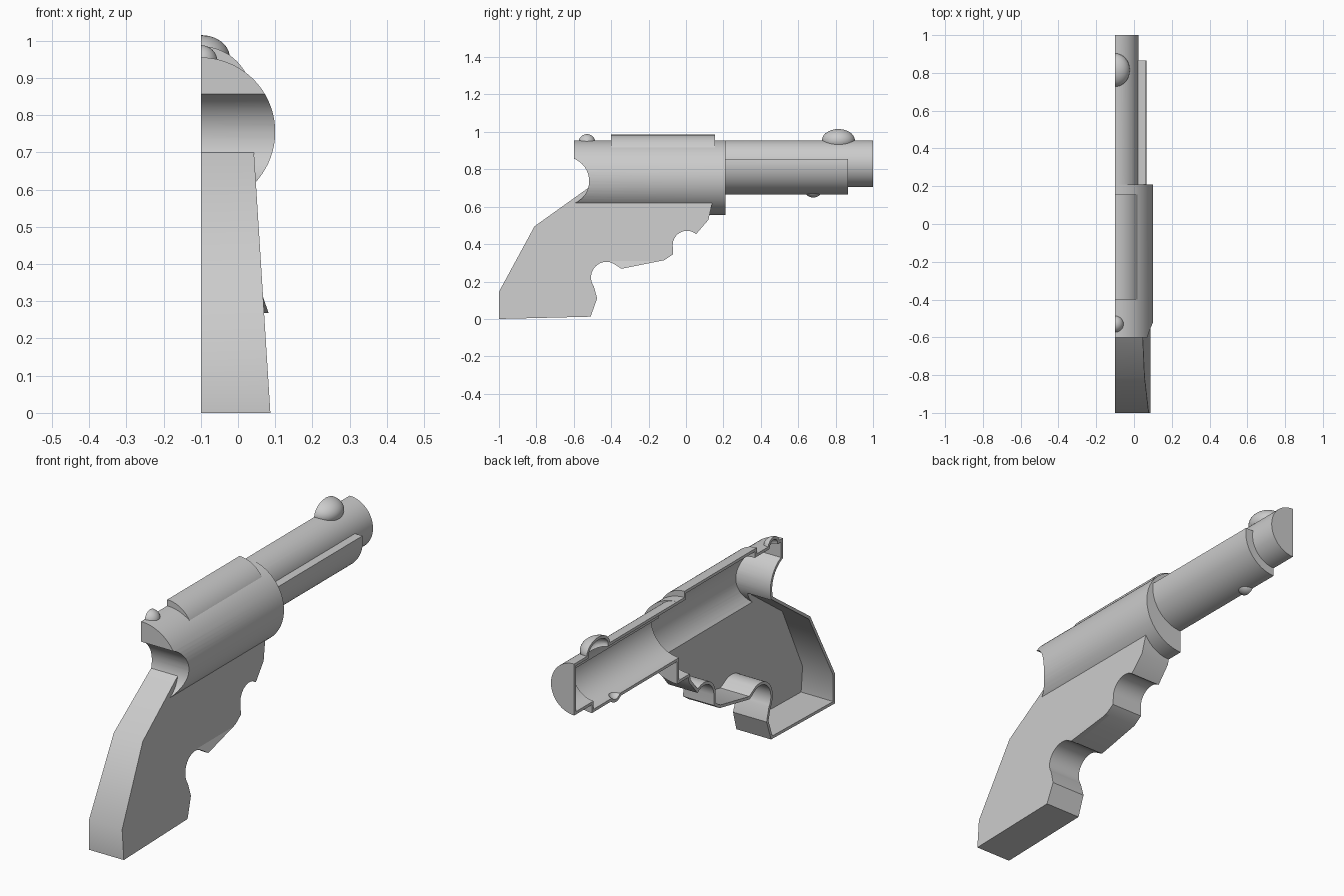
import bpy, bmesh, math
from mathutils import Vector, Matrix

AXIS = -0.1      # x of the open split plane
WALL = 0.014     # shell thickness

cube = bpy.data.objects.get("Cube")
if cube:
    bpy.data.objects.remove(cube, do_unlink=True)

grey = bpy.data.materials.new("plain_grey")
grey.use_nodes = True
grey.diffuse_color = (0.6, 0.6, 0.6, 1)
grey.node_tree.nodes["Principled BSDF"].inputs["Base Color"].default_value = (0.6, 0.6, 0.6, 1)


def finish(name, bm):
    bmesh.ops.recalc_face_normals(bm, faces=bm.faces)
    mesh = bpy.data.meshes.new(name)
    bm.to_mesh(mesh)
    bm.free()
    mesh.materials.append(grey)
    obj = bpy.data.objects.new(name, mesh)
    bpy.context.collection.objects.link(obj)
    return obj


def loft(name, ring_a, ring_b):
    """Closed solid between two matching rings of points."""
    bm = bmesh.new()
    a = [bm.verts.new(p) for p in ring_a]
    b = [bm.verts.new(p) for p in ring_b]
    bm.faces.new(a)
    bm.faces.new(b[::-1])
    for i in range(len(a)):
        j = (i + 1) % len(a)
        bm.faces.new((a[i], b[i], b[j], a[j]))
    return finish(name, bm)


def arc(cx, cy, r, start, end, n):
    angles = [math.radians(start + (end - start) * i / n) for i in range(n + 1)]
    return [(cx + r * math.cos(t), cy + r * math.sin(t)) for t in angles]


def tube(name, z, r, y0, y1, top=None):
    """Cylinder along y; top trims it flat above that height."""
    if top is None:
        ring = arc(AXIS, z, r, 0, 360, 72)[:-1]
    else:
        a = math.degrees(math.asin((top - z) / r))
        ring = arc(AXIS, z, r, a, -180 - a, 48)
    return loft(name, [(x, y0, h) for x, h in ring], [(x, y1, h) for x, h in ring])


def slab(name, outline, x0, side):
    """Side profile extruded along x up to a surface given by height."""
    return loft(name, [(x0, y, z) for y, z in outline],
                [(side(z), y, z) for y, z in outline])


def dome(name, y, z, size):
    bm = bmesh.new()
    bmesh.ops.create_uvsphere(bm, u_segments=40, v_segments=20, radius=1)
    bm.transform(Matrix.Translation((AXIS, y, z)) @ Matrix.Diagonal((*size, 1)))
    return finish(name, bm)


def inset(outline, d):
    """Move a counter-clockwise outline inward by d."""
    pts = [Vector(p) for p in outline]
    out = []
    for i, p in enumerate(pts):
        e = (p - pts[i - 1]).normalized()
        f = (pts[(i + 1) % len(pts)] - p).normalized()
        m, n = Vector((-e.y, e.x)), Vector((-f.y, f.x))
        out.append(tuple(p + (m + n) * d / (1 + m.dot(n))))
    return out


def combine(obj, other, operation, keep=False):
    mod = obj.modifiers.new("cut", 'BOOLEAN')
    mod.operation = operation
    mod.solver = 'EXACT'
    mod.object = other
    bpy.context.view_layer.objects.active = obj
    bpy.ops.object.modifier_apply(modifier=mod.name)
    if not keep:
        bpy.data.objects.remove(other, do_unlink=True)


# Grip outline with the two finger grooves
grip_outline = ([(-1, 0), (-0.51, 0.012), (-0.475, 0.11)]
                + arc(-0.425, 0.222, 0.083, 215, 70, 18)
                + [(-0.345, 0.27), (-0.115, 0.315), (-0.07, 0.345)]
                + arc(0.005, 0.395, 0.076, 180, 50, 16)
                + [(0.12, 0.53), (0.14, 0.62), (0.14, 0.7),
                   (-0.523, 0.7), (-0.81, 0.495), (-1, 0.145)])


def build(tag, d):
    """All parts shrunk by d: d = 0 gives the outside, d = WALL the hollow."""
    parts = []
    # Barrel and the thicker sleeve under it
    overlap = 0.05 if d else 0
    parts.append(tube("barrel" + tag, 0.83, 0.125 - d, 0.19 - overlap, 1 - d))
    parts.append(tube("under_barrel" + tag, 0.83, 0.165 - d, 0.195 - overlap,
                      0.865 - d, 0.855 - d))
    # Frame with the curved thumb notch
    frame = tube("frame" + tag, 0.755, 0.2 - d, -0.6 + d, 0.21 - d)
    notch = slab("notch", arc(-0.647, 0.737, 0.129 + d, 0, 360, 72)[:-1],
                 -0.5, lambda z: 0.5)
    combine(frame, notch, 'DIFFERENCE')
    parts.append(frame)
    parts.append(tube("top_strap" + tag, 0.848, 0.137 - d, -0.4 + d, 0.155 - d))
    # Grip, widening toward the butt
    parts.append(slab("grip" + tag, inset(grip_outline, d) if d else grip_outline,
                      -0.2, lambda z: 0.087 - 0.063 * z - d))
    # Sights and the ejector knob
    for name, y, z, size in (("front_sight", 0.815, 0.955, (0.078, 0.088, 0.06)),
                             ("rear_sight", -0.53, 0.943, (0.045, 0.045, 0.045)),
                             ("ejector_knob", 0.68, 0.697, (0.05, 0.05, 0.048))):
        parts.append(dome(name + tag, y, z, [s - d for s in size]))
    return parts


parts = build("", 0)
# Flared lip beside the trigger
parts.append(slab("trigger_lip", [(-0.41, 0.31), (-0.345, 0.268), (-0.115, 0.314)],
                  0.05, lambda z: 0.067 + (0.312 - z) * 0.35))

# One hollow cutter that also opens the split side
hollow = loft("hollow", [(AXIS, y, z) for y, z in ((-2, -1), (2, -1), (2, 2), (-2, 2))],
              [(-1, y, z) for y, z in ((-2, -1), (2, -1), (2, 2), (-2, 2))])
hollow.hide_render = True
for piece in build("_hollow", WALL):
    combine(hollow, piece, 'UNION')

for part in parts:
    combine(part, hollow, 'DIFFERENCE', keep=True)
    bpy.ops.object.select_all(action='DESELECT')
    part.select_set(True)
    bpy.context.view_layer.objects.active = part
    bpy.ops.object.shade_smooth_by_angle(angle=math.radians(30))
bpy.data.objects.remove(hollow, do_unlink=True)
